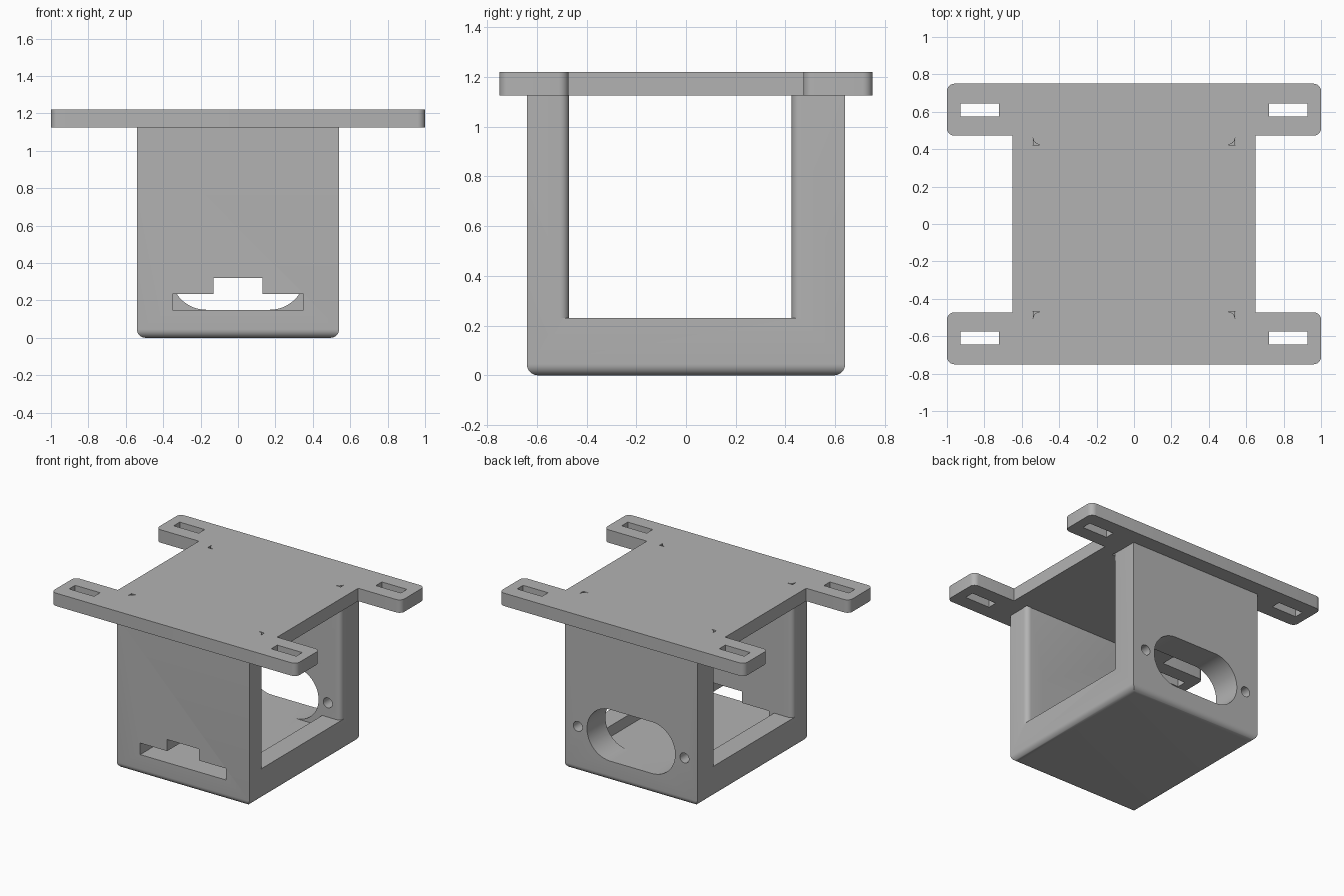
import bpy, bmesh
from math import sin, cos, pi
from mathutils import Vector

cube = bpy.data.objects.get("Cube")
if cube:
    bpy.data.objects.remove(cube, do_unlink=True)

grey = bpy.data.materials.new("plain grey")
grey.use_nodes = True
colour = (0.45, 0.45, 0.45, 1)
grey.diffuse_color = colour
grey.node_tree.nodes["Principled BSDF"].inputs["Base Color"].default_value = colour


def finish(bm, name):
    bmesh.ops.recalc_face_normals(bm, faces=bm.faces)
    mesh = bpy.data.meshes.new(name)
    bm.to_mesh(mesh)
    bm.free()
    mesh.materials.append(grey)
    ob = bpy.data.objects.new(name, mesh)
    bpy.context.collection.objects.link(ob)
    return ob


def prism(name, pts, axis, lo, hi):
    """Extrude a 2D outline along the x, y or z axis."""
    place = {"x": lambda a, b: (lo, a, b),
             "y": lambda a, b: (a, lo, b),
             "z": lambda a, b: (a, b, lo)}[axis]
    bm = bmesh.new()
    face = bm.faces.new([bm.verts.new(place(a, b)) for a, b in pts])
    out = bmesh.ops.extrude_face_region(bm, geom=[face])
    step = Vector([(hi - lo) * (axis == k) for k in "xyz"])
    verts = [v for v in out["geom"] if isinstance(v, bmesh.types.BMVert)]
    bmesh.ops.translate(bm, vec=step, verts=verts)
    return finish(bm, name)


def rect(x0, x1, y0, y1):
    return [(x0, y0), (x1, y0), (x1, y1), (x0, y1)]


def arc(cx, cy, r, a0, a1, n):
    return [(cx + r * cos(a0 + (a1 - a0) * i / n),
             cy + r * sin(a0 + (a1 - a0) * i / n)) for i in range(n + 1)]


def cut(target, cutters):
    bpy.context.view_layer.objects.active = target
    for c in cutters:
        c.hide_render = True
        mod = target.modifiers.new("cut", "BOOLEAN")
        mod.operation, mod.solver, mod.object = "DIFFERENCE", "EXACT", c
        bpy.ops.object.modifier_apply(modifier=mod.name)


W, D, TOP, RIM, FLOOR = 0.54, 0.64, 1.125, 0.23, 0.15
FRONT, BACK = -0.47, 0.425

# Housing block with rounded bottom edges
bm = bmesh.new()
bmesh.ops.create_cube(bm, size=1)
for v in bm.verts:
    v.co = (v.co.x * 2 * W, v.co.y * 2 * D, (v.co.z + 0.5) * TOP)
low = [e for e in bm.edges if all(v.co.z < 0.01 for v in e.verts)]
bmesh.ops.bevel(bm, geom=low, offset=0.045, segments=8, profile=0.5, affect="EDGES")
housing = finish(bm, "housing")

# Side opening and sunken floor
opening = prism("opening_cutter", rect(FRONT, BACK, RIM, 1.3), "x", -0.8, 0.8)
pocket = prism("pocket_cutter", rect(-0.39, 0.39, FRONT, BACK), "z", FLOOR, 0.6)

# Stepped slot in the front wall
slot = [(-0.35, FLOOR), (0.35, FLOOR), (0.35, 0.235), (0.13, 0.235),
        (0.13, 0.32), (-0.13, 0.32), (-0.13, 0.235), (-0.35, 0.235)]
front_slot = prism("front_slot_cutter", slot, "y", -0.8, FRONT + 0.05)

# Long round window and two screw holes in the back wall
oval = arc(0.17, 0.34, 0.19, -pi / 2, pi / 2, 24) + arc(-0.17, 0.34, 0.19, pi / 2, 1.5 * pi, 24)
window = prism("window_cutter", oval, "y", BACK - 0.05, 0.8)
screws = [prism("screw_cutter", arc(s * 0.435, 0.335, 0.037, 0, 2 * pi, 24)[:-1],
                "y", BACK - 0.05, 0.8) for s in (-1, 1)]

# Rounding of the inner upright edges, which runs on through the plate
R, E = 0.036, 0.003
rounders = []
for sx in (-1, 1):
    for y, sy in ((FRONT, -1), (BACK, 1)):
        pts = [(W + E, y - sy * E), (W - R, y - sy * E)]
        pts += [(a, y + sy * (R + b)) for a, b in arc(W - R, 0, R, -pi / 2, 0, 6)]
        pts += [(W + E, y + sy * R)]
        rounders.append(prism("edge_cutter", [(sx * a, b) for a, b in pts], "z", RIM, 1.3))

cut(housing, [opening, pocket, front_slot, window] + screws + rounders)

# Mounting plate with four rounded arms
C = 0.04


def corner(x, y, start):
    """Rounded outline corner whose arc begins at the given quarter turn."""
    sx = 1 if start in (0, 3) else -1
    sy = 1 if start in (0, 1) else -1
    return arc(x - sx * C, y - sy * C, C, start * pi / 2, (start + 1) * pi / 2, 6)


N, IN, P = 0.65, 0.472, 0.75
outline = corner(1, -P, 3) + corner(1, -IN, 0) + [(N, -IN), (N, IN)]
outline += corner(1, IN, 3) + corner(1, P, 0)
outline += [(-a, -b) for a, b in outline]
plate = prism("mounting_plate", outline, "z", TOP, 1.22)
slots = []
for sx in (-1, 1):
    for sy in (-1, 1):
        cx, cy = sx * 0.825, sy * 0.61
        slots.append(prism("arm_slot_cutter", rect(cx - 0.102, cx + 0.102, cy - 0.035, cy + 0.035),
                           "z", 1, 1.4))
cut(plate, slots + rounders)

# Remove the cutters and shade
for ob in [opening, pocket, front_slot, window] + screws + rounders + slots:
    bpy.data.objects.remove(ob, do_unlink=True)
bpy.ops.object.select_all(action="DESELECT")
for ob in (housing, plate):
    ob.select_set(True)
bpy.context.view_layer.objects.active = housing
bpy.ops.object.shade_smooth_by_angle(angle=0.6)
